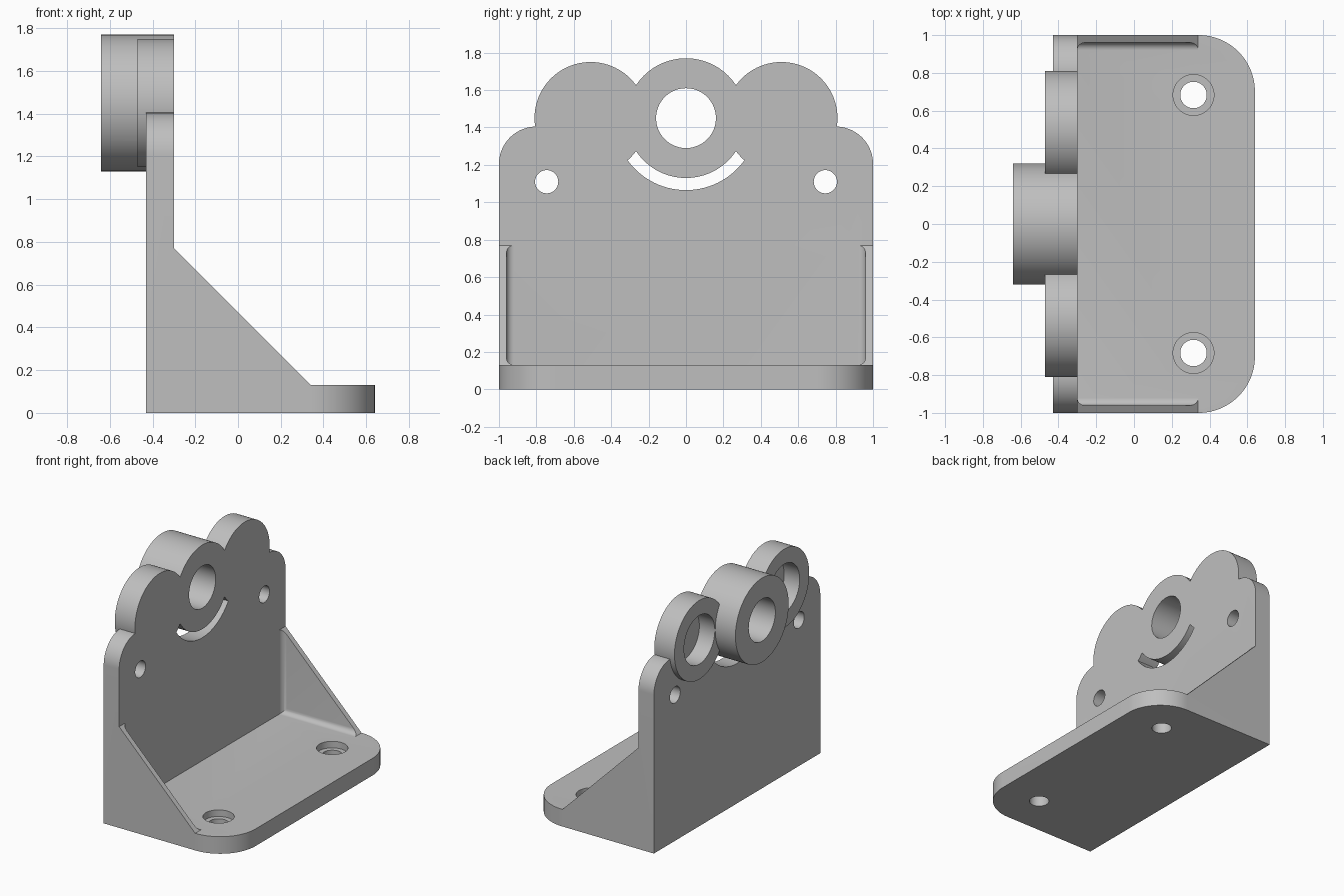
import bpy, bmesh, math
from mathutils import Matrix, Vector

if "Cube" in bpy.data.objects:
    bpy.data.objects.remove(bpy.data.objects["Cube"], do_unlink=True)

grey = bpy.data.materials.new("plain_grey")
grey.use_nodes = True
colour = (0.52, 0.52, 0.52, 1)
grey.diffuse_color = colour
grey.node_tree.nodes["Principled BSDF"].inputs["Base Color"].default_value = colour

BACK, FACE, TIP = -0.43, -0.30, 0.64   # plate rear, plate face, base end
BASE, TOP = 0.13, 1.405                # base thickness, plate height
EYE_Y, EYE_Z = 0.51, 1.45              # lobe centres


def to_object(bm, name):
    bmesh.ops.recalc_face_normals(bm, faces=bm.faces)
    mesh = bpy.data.meshes.new(name)
    bm.to_mesh(mesh)
    bm.free()
    mesh.materials.append(grey)
    obj = bpy.data.objects.new(name, mesh)
    bpy.context.collection.objects.link(obj)
    return obj


def cylinder(name, axis, radius, centre, start, end):
    """Cylinder along X or Z; centre gives the other two coordinates."""
    bm = bmesh.new()
    bmesh.ops.create_cone(bm, cap_ends=True, segments=96, radius1=radius,
                          radius2=radius, depth=end - start)
    middle = (start + end) / 2
    if axis == "X":
        place = Matrix.Translation((middle, *centre)) @ Matrix.Rotation(math.pi / 2, 4, "Y")
    else:
        place = Matrix.Translation((*centre, middle))
    bmesh.ops.transform(bm, matrix=place, verts=bm.verts)
    return to_object(bm, name)


def round_edges(bm, test, radius, segments):
    """Round the edges whose direction and midpoint pass the test."""
    edges = [e for e in bm.edges if test(
        (e.verts[1].co - e.verts[0].co).normalized(),
        (e.verts[0].co + e.verts[1].co) / 2)]
    bmesh.ops.bevel(bm, geom=edges, offset=radius, segments=segments,
                    profile=0.5, affect="EDGES")


def combine(target, tool, operation):
    mod = target.modifiers.new(tool.name, "BOOLEAN")
    mod.operation, mod.solver, mod.object = operation, "EXACT", tool
    bpy.context.view_layer.objects.active = target
    bpy.ops.object.modifier_apply(modifier=mod.name)
    bpy.data.objects.remove(tool, do_unlink=True)


# Bracket: side profile with sloping gussets, extruded across the width
bm = bmesh.new()
profile = [(BACK, 0), (TIP, 0), (TIP, BASE), (0.34, BASE),
           (FACE, 0.77), (FACE, TOP), (BACK, TOP)]
side = bm.faces.new([bm.verts.new((x, -1, z)) for x, z in profile])
swept = bmesh.ops.extrude_face_region(bm, geom=[side])["geom"]
bmesh.ops.translate(bm, vec=(0, 2, 0),
                    verts=[v for v in swept if isinstance(v, bmesh.types.BMVert)])
bmesh.ops.recalc_face_normals(bm, faces=bm.faces)
round_edges(bm, lambda d, m: abs(d.z) > 0.99 and m.x > TIP - 0.01, 0.298, 24)
round_edges(bm, lambda d, m: abs(d.x) > 0.99 and m.z > TOP - 0.01, 0.2, 24)
bracket = to_object(bm, "bracket")

# Pocket between the gussets, with filleted side edges
bm = bmesh.new()
bmesh.ops.create_cube(bm, size=1)
low, high = Vector((FACE, -0.96, BASE)), Vector((1, 0.96, 2))
for v in bm.verts:
    v.co = [low[i] if v.co[i] < 0 else high[i] for i in range(3)]
round_edges(bm, lambda d, m: abs(m.y) > 0.9 and (
    (abs(d.z) > 0.99 and m.x < FACE + 0.01) or
    (abs(d.x) > 0.99 and m.z < BASE + 0.01)), 0.04, 8)
combine(bracket, to_object(bm, "pocket"), "DIFFERENCE")

# Clearance round the boss, which leaves the curved slot
combine(bracket, cylinder("slot", "X", 0.385, (0, EYE_Z), -1, 0), "DIFFERENCE")

# Plate holes and counterbored base holes
for s in (-1, 1):
    combine(bracket, cylinder("plate_hole", "X", 0.062, (s * 0.745, 1.11), -1, 0), "DIFFERENCE")
    combine(bracket, cylinder("screw_hole", "Z", 0.07, (0.315, s * 0.683), -1, 1), "DIFFERENCE")
    combine(bracket, cylinder("counterbore", "Z", 0.108, (0.315, s * 0.683), 0.08, 1), "DIFFERENCE")

# Side lobes and central boss
for s in (-1, 1):
    combine(bracket, cylinder("lobe", "X", 0.30, (s * EYE_Y, EYE_Z), -0.47, FACE), "UNION")
combine(bracket, cylinder("boss", "X", 0.32, (0, EYE_Z), -TIP, FACE), "UNION")

# Blind lobe recesses and the through bore
for s in (-1, 1):
    combine(bracket, cylinder("recess", "X", 0.185, (s * EYE_Y, EYE_Z), -0.8, -0.34), "DIFFERENCE")
combine(bracket, cylinder("bore", "X", 0.16, (0, EYE_Z), -1, 0), "DIFFERENCE")

# Smooth curved walls, keep sharp rims
bpy.ops.object.select_all(action="DESELECT")
bracket.select_set(True)
bpy.context.view_layer.objects.active = bracket
bpy.ops.object.shade_smooth_by_angle(angle=math.radians(25))
